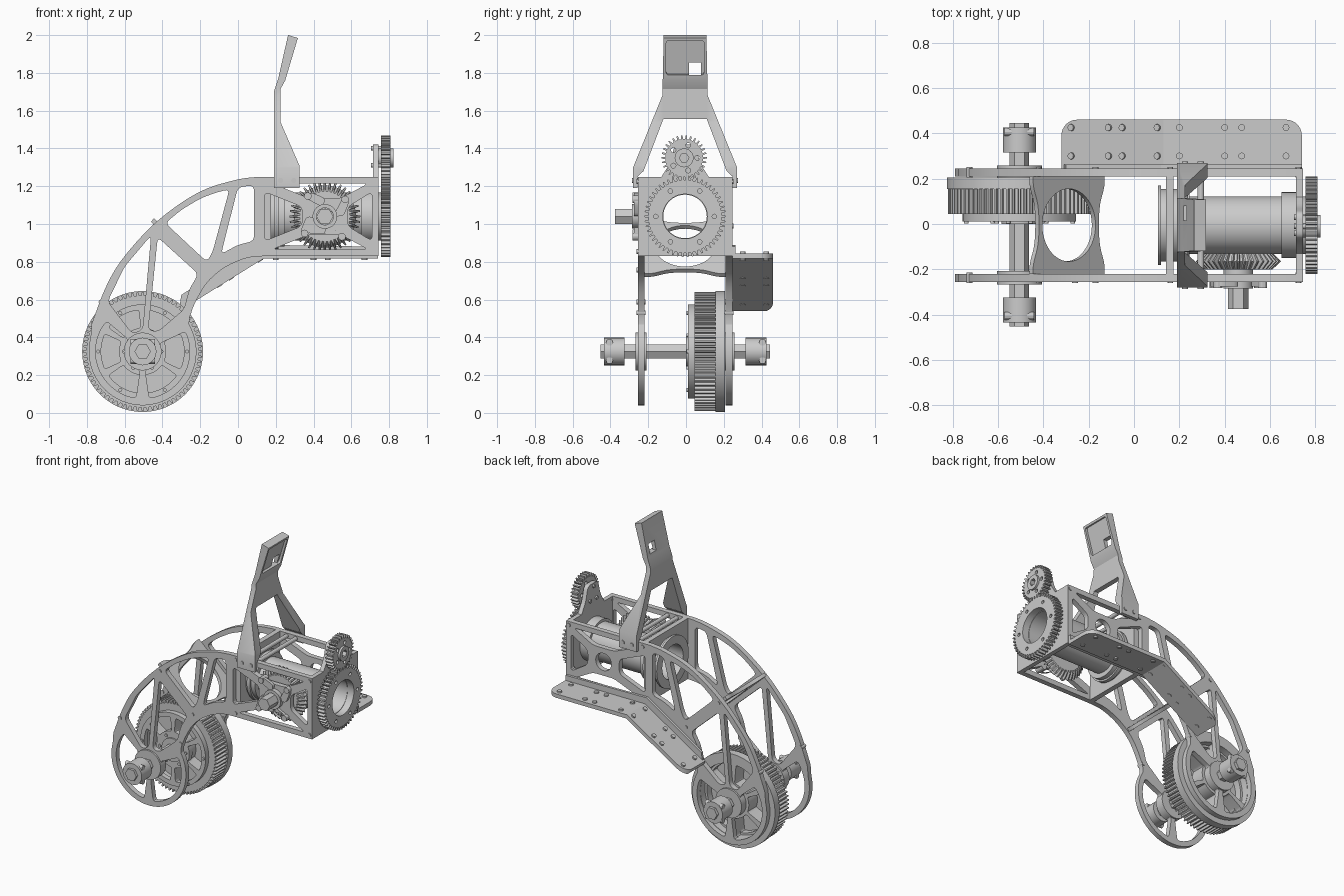
import bpy, bmesh
from math import sin, cos, pi, radians, tau
from mathutils import Matrix, Vector

if "Cube" in bpy.data.objects:
    bpy.data.objects.remove(bpy.data.objects["Cube"])

AXES = {'X': Matrix(((0, 0, 1, 0), (1, 0, 0, 0), (0, 1, 0, 0), (0, 0, 0, 1))),
        'Y': Matrix(((1, 0, 0, 0), (0, 0, 1, 0), (0, 1, 0, 0), (0, 0, 0, 1))),
        'Z': Matrix.Identity(4)}
Y0 = -0.005
HUB = (-0.505, 0.325)
TUBE = (Y0, 1.04)


def bake(ob):
    bpy.context.view_layer.update()
    return bpy.data.meshes.new_from_object(ob.evaluated_get(bpy.context.evaluated_depsgraph_get()))


def plate(name, loops, a, b, axis='Y', m=None):
    """Extrude flat loops (inner loops become holes) from a to b along an axis."""
    cu = bpy.data.curves.new(name, 'CURVE')
    cu.dimensions, cu.fill_mode, cu.extrude = '2D', 'BOTH', abs(b - a) / 2
    for loop in loops:
        sp = cu.splines.new('POLY')
        sp.points.add(len(loop) - 1)
        for p, q in zip(sp.points, loop):
            p.co = (q[0], q[1], 0, 1)
        sp.use_cyclic_u = True
    tmp = bpy.data.objects.new(name, cu)
    bpy.context.collection.objects.link(tmp)
    me = bake(tmp)
    bpy.data.objects.remove(tmp)
    me.transform((m or Matrix()) @ AXES[axis] @ Matrix.Translation((0, 0, (a + b) / 2)))
    bm = bmesh.new()
    bm.from_mesh(me)
    bmesh.ops.remove_doubles(bm, verts=bm.verts, dist=1e-5)
    bmesh.ops.recalc_face_normals(bm, faces=bm.faces)
    bm.to_mesh(me)
    bm.free()
    me.name = name
    ob = bpy.data.objects.new(name, me)
    bpy.context.collection.objects.link(ob)
    return ob


def boolean(ob, cutter, op):
    md = ob.modifiers.new('cut', 'BOOLEAN')
    md.operation, md.object, md.solver = op, cutter, 'EXACT'
    me = bake(ob)
    ob.modifiers.clear()
    ob.data = me
    bpy.data.objects.remove(cutter)


def arc(c, r, a0, a1, n=24):
    return [(c[0] + r * cos(radians(a0 + (a1 - a0) * i / n)),
             c[1] + r * sin(radians(a0 + (a1 - a0) * i / n))) for i in range(n + 1)]


def circle(c, r, n=48):
    return arc(c, r, 0, 360, n)[:-1]


def sector(c, r0, r1, a0, a1):
    return rounded(arc(c, r1, a0, a1, 10) + arc(c, r0, a1, a0, 6), 0.02)


def rect(x0, y0, x1, y1):
    return [(x0, y0), (x1, y0), (x1, y1), (x0, y1)]


def rounded(pts, r, closed=True, n=4):
    v = [Vector(p) for p in pts]
    out = []
    for i, p in enumerate(v):
        if not closed and i in (0, len(v) - 1):
            out.append(tuple(p))
            continue
        d0, d1 = v[i - 1] - p, v[(i + 1) % len(v)] - p
        s = p + d0.normalized() * min(r, d0.length * 0.45)
        e = p + d1.normalized() * min(r, d1.length * 0.45)
        out += [tuple(s.lerp(p, k / n).lerp(p.lerp(e, k / n), k / n)) for k in range(n + 1)]
    return out


def teeth(c, ro, ri, n):
    pts = []
    for i in range(n):
        for f, r in ((-0.28, ri), (-0.14, ro), (0.14, ro), (0.28, ri)):
            t = tau * (i + f) / n
            pts.append((c[0] + r * cos(t), c[1] + r * sin(t)))
    return pts


def bolts(name, centres, r, a, b, axis='Y', m=None):
    return plate(name, [circle(c, r, 12) for c in centres], a, b, axis, m)


# Curved side plates with truss openings
outline = (rounded([(-0.775, 0.47), (-0.71, 0.65), (-0.63, 0.80), (-0.445, 1.01), (-0.205, 1.18),
                    (0.005, 1.24), (0.11, 1.25)], 0.2, False)
           + [(0.745, 1.25), (0.745, 0.83)]
           + rounded([(0.14, 0.83), (0.05, 0.825), (-0.07, 0.775), (-0.17, 0.69), (-0.235, 0.57), (-0.258, 0.5)], 0.2, False)
           + arc(HUB, 0.285, 30, -195, 48))
opens = [
    [(0.0, 1.195), (0.085, 1.205), (0.085, 0.91), (0.0, 0.89), (-0.09, 0.84)],
    [(-0.045, 1.185), (-0.135, 0.85), (-0.165, 0.80), (-0.385, 1.005), (-0.3, 1.075), (-0.2, 1.135), (-0.12, 1.165)],
    [(-0.425, 0.93), (-0.21, 0.735), (-0.26, 0.65), (-0.285, 0.55), (-0.425, 0.43), (-0.475, 0.44)],
    [(-0.46, 0.94), (-0.505, 0.44), (-0.56, 0.42), (-0.69, 0.59), (-0.6, 0.775)],
    [(0.14, 0.91), (0.14, 1.17), (0.34, 1.09), (0.34, 0.99)],
    [(0.71, 0.91), (0.71, 1.17), (0.58, 1.09), (0.58, 0.99)],
    [(0.18, 1.215), (0.69, 1.215), (0.54, 1.135), (0.38, 1.135)],
    [(0.18, 0.865), (0.69, 0.865), (0.54, 0.945), (0.38, 0.945)]]
opens = [rounded(o, 0.03) for o in opens]
opens += [sector(HUB, 0.1, 0.25, 140, 262), sector(HUB, 0.1, 0.25, 278, 385),
          circle((0.46, 1.04), 0.06, 24)]
nodes = [(-0.725, 0.587), (-0.26, 0.53), (-0.42, 0.99), (-0.17, 0.757), (0.16, 0.855), (0.16, 1.225),
         (0.725, 0.855), (0.725, 1.225)]
for side, a, b in (('front', -0.255, -0.22), ('rear', 0.21, 0.245)):
    plate(side + '_side_plate', [outline] + opens, a, b)
    bolts(side + '_plate_bolts', nodes, 0.013, a - 0.006, b + 0.006)
    plate(side + '_axle_bearing', [circle(HUB, 0.1)], a - 0.012, b + 0.012)

# Slanted cross plate joining the two sides
slant = Matrix.Translation((-0.295, Y0, 0.875)) @ Matrix.Rotation(radians(42.8), 4, 'Y')
edge = [(0.215, -0.215), (0.215, -0.17), (0.18, -0.08), (0.18, 0.08), (0.215, 0.17), (0.215, 0.215)]
edge = rounded(edge, 0.08, False)
plate('cross_plate', [edge + [(-x, -y) for x, y in edge], circle((0, 0), 0.16)], -0.012, 0.012, 'Z', slant)

# Box end plates, the outer one with a tongue for the small gear
sq = rect(-0.22, 0.83, 0.21, 1.25)
plate('inner_box_plate', [sq, circle(TUBE, 0.12)], 0.14, 0.175, 'X')
tongue = [(-0.22, 0.83), (0.21, 0.83), (0.21, 1.25)] + rounded(
    [(0.12, 1.25), (0.075, 1.32), (0.05, 1.42), (-0.06, 1.42), (-0.085, 1.32), (-0.13, 1.25)], 0.03, False) + [(-0.22, 1.25)]
plate('outer_box_plate', [tongue, circle(TUBE, 0.12)], 0.715, 0.745, 'X')

# Hollow main tube with its flanges and bearings
for name, ro, a, b in (('tube_end_flange', 0.175, 0.105, 0.12), ('inner_bearing', 0.16, 0.12, 0.245),
                       ('bearing_lip', 0.172, 0.19, 0.215), ('main_tube', 0.127, 0.245, 0.76),
                       ('outer_bearing', 0.145, 0.65, 0.715)):
    plate(name, [circle(TUBE, ro, 64), circle(TUBE, 0.115, 64)], a, b, 'X')

# Large and small spur gears
plate('large_gear', [teeth(TUBE, 0.215, 0.193, 50), circle(TUBE, 0.118, 64)]
      + [circle(p, 0.012, 12) for p in circle(TUBE, 0.155, 6)], 0.757, 0.808, 'X')
SM = (-0.01, 1.35)
plate('small_gear', [teeth(SM, 0.12, 0.1, 30), circle(SM, 0.025, 6)]
      + [circle(p, 0.013, 12) for p in circle(SM, 0.07, 5)], 0.757, 0.808, 'X')
plate('small_gear_hub', [circle(SM, 0.05, 24), circle(SM, 0.025, 6)], 0.74, 0.822, 'X')
bolts('tongue_bolts', [(-0.04, 1.31), (0.03, 1.31), (-0.01, 1.4)], 0.012, 0.705, 0.76, 'X')

# Bevel gear lofted from three toothed rings
bm = bmesh.new()
rings = []
for y, k in ((-0.2, 0.8), (-0.165, 1), (-0.13, 0.82)):
    rings.append([bm.verts.new((x, y, z)) for x, z in teeth((0.46, 1.04), 0.188 * k, 0.165 * k, 40)])
for r0, r1 in zip(rings, rings[1:]):
    for i in range(len(r0)):
        j = (i + 1) % len(r0)
        bm.faces.new((r0[i], r0[j], r1[j], r1[i]))
bm.faces.new(rings[0])
bm.faces.new(rings[-1])
bmesh.ops.recalc_face_normals(bm, faces=bm.faces)
me = bpy.data.meshes.new('bevel_gear')
bm.to_mesh(me)
bm.free()
bpy.context.collection.objects.link(bpy.data.objects.new('bevel_gear', me))

# Bearing bracket and hex output shaft on the front
C = (0.46, 1.04)
star = [(C[0] + r * cos(radians(t)), C[1] + r * sin(radians(t))) for i in range(4)
        for r, t in ((0.155, 90 * i + 48), (0.155, 90 * i + 32), (0.095, 90 * i - 5))]
plate('bearing_bracket', [rounded(star[::-1], 0.03), circle(C, 0.045, 24)], -0.275, -0.255)
plate('bearing_ring', [circle(C, 0.065), circle(C, 0.045, 24)], -0.285, -0.2)
plate('output_shaft', [circle(C, 0.045, 6)], -0.375, -0.15)
bolts('bracket_bolts', [(C[0] + 0.14 * cos(radians(t)), C[1] + 0.14 * sin(radians(t))) for t in (40, 130, 220, 310)],
      0.02, -0.283, -0.22)

# Belt pulley wheel: toothed rim, flange, front ring and web
def pockets(r0, r1):
    return [sector(HUB, r0, r1, 60 * i - 25, 60 * i + 25) for i in range(6)]


plate('pulley_teeth', [teeth(HUB, 0.315, 0.297, 72)] + pockets(0.12, 0.235), 0.045, 0.157)
plate('pulley_flange', [circle(HUB, 0.32, 72)] + pockets(0.12, 0.25), 0.155, 0.206)
plate('pulley_front_ring', [circle(HUB, 0.25, 64)] + pockets(0.125, 0.22), 0.01, 0.045)
plate('pulley_web', [circle(HUB, 0.25, 48)], 0.09, 0.11)
plate('pulley_hub', [circle(HUB, 0.08, 32)], 0.0, 0.215)
bolts('pulley_bolts', circle(HUB, 0.1, 6) + circle(HUB, 0.235, 6), 0.01, 0.002, 0.05)

# Hex axle and clamp collars
plate('hex_axle', [circle(HUB, 0.043, 6)], -0.452, 0.445)
for side, s in (('front', -1), ('rear', 1)):
    plate(side + '_collar', [circle(HUB, 0.073, 32), circle(HUB, 0.04, 6)], s * 0.32 + Y0, s * 0.43 + Y0)
    bolts(side + '_collar_screws', [(s * 0.405, 0.372), (s * 0.405, 0.278)], 0.018, -0.57, -0.44, 'X')

# Upright bracket: side silhouette crossed with front silhouette
mast = [(-0.28, 1.19), (-0.28, 1.30), (-0.125, 1.68), (-0.118, 2.0), (0.108, 2.0), (0.115, 1.68), (0.27, 1.30),
        (0.27, 1.19), (0.246, 1.19), (0.246, 1.252), (0.215, 1.28), (0.11, 1.555), (-0.12, 1.555), (-0.225, 1.28),
        (-0.256, 1.252), (-0.256, 1.19)]
mast_ob = plate('upright_bracket', [mast, rect(0.015, 1.79, 0.08, 1.855)], 0.1, 0.45, 'X')
slope = [(0.19, 1.18), (0.325, 1.18), (0.325, 1.31), (0.225, 1.54), (0.225, 1.715), (0.25, 1.76), (0.317, 1.985),
         (0.265, 2.0), (0.213, 1.77), (0.19, 1.70)]
boolean(mast_ob, plate('mast_cutter', [slope], -0.4, 0.4), 'INTERSECT')
tilt = Matrix.Translation((0.285, Y0, 1.88)) @ Matrix.Rotation(radians(16.6), 4, 'Y')
boolean(mast_ob, plate('recess_cutter', [rounded(rect(-0.1, -0.095, 0.1, 0.095), 0.015)], -0.015, 0.05, 'X', tilt), 'DIFFERENCE')
bolts('mast_foot_bolts', [(0.225, 1.23), (0.295, 1.23)], 0.014, -0.286, 0.276)

# Bent side guard with rounded outer corners, lip and bolts
guard = plate('side_guard', [[(0.74, 0.845), (0.13, 0.845), (-0.32, 0.565), (-0.31, 0.54), (0.137, 0.818), (0.74, 0.818)]],
              0.245, 0.5)
corner = arc((0.67, 0.39), 0.07, 0, 90, 8) + arc((-0.25, 0.39), 0.07, 90, 180, 8)
boolean(guard, plate('guard_cutter', [[(-0.32, 0.2), (0.74, 0.2)] + corner], 0.4, 1.0, 'Z'), 'INTERSECT')
plate('guard_lip', [[(0.74, 0.88), (0.12, 0.89), (-0.3, 0.625), (-0.31, 0.56), (0.137, 0.83), (0.74, 0.83)]], 0.245, 0.262)
rows = (0.30, 0.425)
bolts('guard_flat_bolts', [(x, y) for x in (0.2, 0.4, 0.475, 0.67) for y in rows], 0.015, 0.81, 0.855, 'Z')
ramp = Matrix.Translation((-0.095, 0, 0.705)) @ Matrix.Rotation(radians(-31.9), 4, 'Y')
bolts('guard_ramp_bolts', [(u, y) for u in (-0.212, -0.018, 0.053, 0.235) for y in rows], 0.015, -0.03, 0.01, 'Z', ramp)

# Smooth round walls, keep edges crisp
for ob in bpy.context.collection.objects:
    ob.select_set(True)
    bpy.context.view_layer.objects.active = ob
bpy.ops.object.shade_smooth_by_angle(angle=radians(25))
